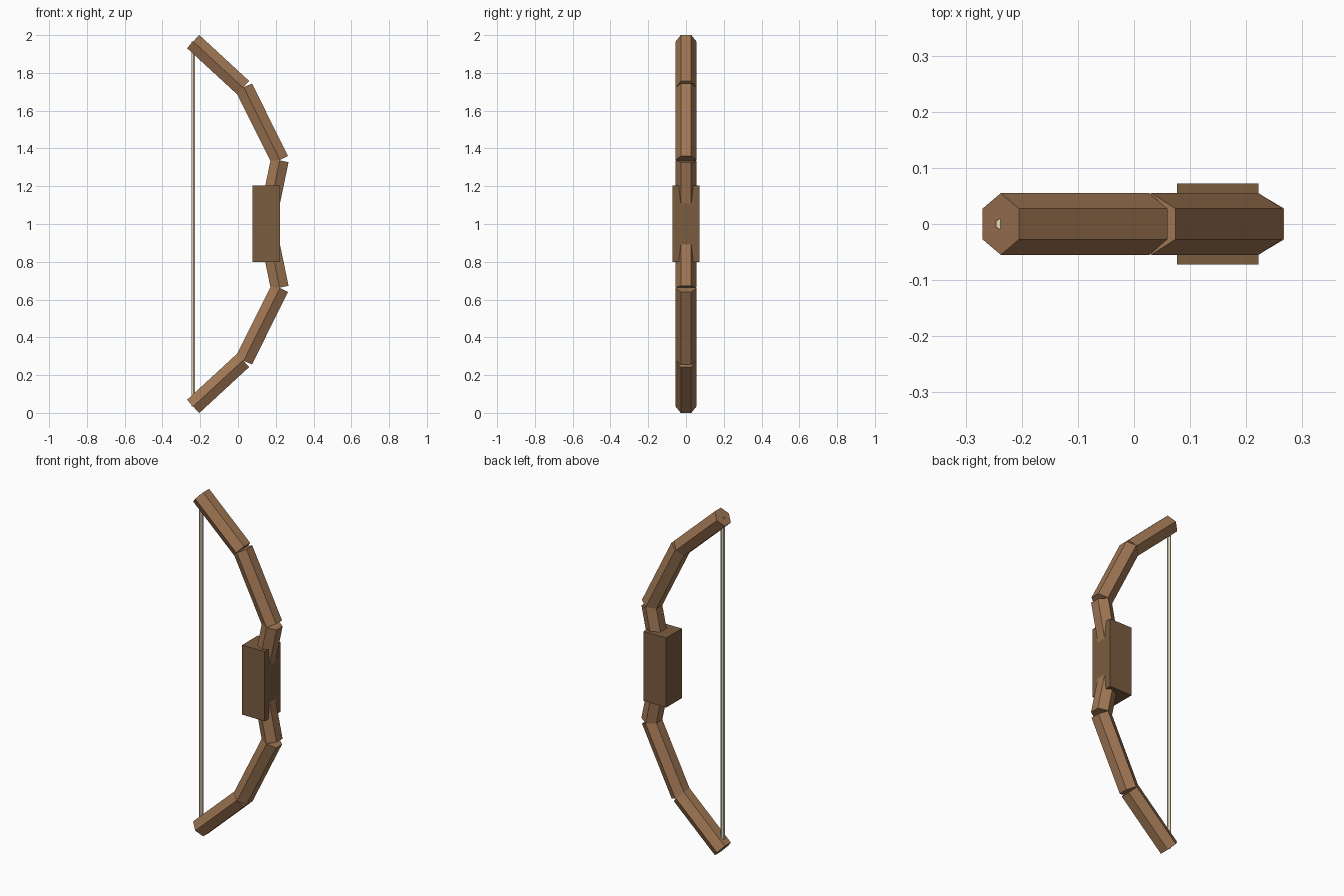
import bpy, math
from mathutils import Vector, Matrix

if "Cube" in bpy.data.objects:
    bpy.data.objects.remove(bpy.data.objects["Cube"])


def material(name, srgb):
    m = bpy.data.materials.new(name)
    m.diffuse_color = [((c / 255 + 0.055) / 1.055) ** 2.4 for c in srgb] + [1]
    m.use_nodes = True
    m.node_tree.nodes["Principled BSDF"].inputs["Base Color"].default_value = m.diffuse_color
    return m


limb_wood = material("limb wood", (160, 119, 84))
grip_wood = material("grip wood", (123, 93, 64))
cord = material("cord", (228, 219, 188))


def hex_rod(name, start, end, radius, mat):
    """Six-sided rod in the xz plane, with two of its edges facing front and back."""
    a, b = Vector((start[0], 0, start[1])), Vector((end[0], 0, end[1]))
    axis = (b - a).normalized()
    side = Vector((0, 1, 0))
    normal = side.cross(axis)
    ring = [radius * (math.cos(i * math.pi / 3) * side + math.sin(i * math.pi / 3) * normal)
            for i in range(6)]
    verts = [p + r for p in (a, b) for r in ring]
    faces = [(i, (i + 1) % 6, (i + 1) % 6 + 6, i + 6) for i in range(6)]
    faces += [tuple(range(5, -1, -1)), tuple(range(6, 12))]
    mesh = bpy.data.meshes.new(name)
    mesh.from_pydata(verts, [], faces)
    mesh.materials.append(mat)
    obj = bpy.data.objects.new(name, mesh)
    bpy.context.collection.objects.link(obj)
    return obj


# Limb segments, mirrored about mid height
segments = {
    "inner_limb": ((0.151, 1.0), (0.221, 1.337)),
    "middle_limb": ((0.031, 1.723), (0.222, 1.339)),
    "limb_tip": ((0.027, 1.722), (-0.2375, 1.966)),
}
for name, (s, e) in segments.items():
    hex_rod("upper_" + name, s, e, 0.055, limb_wood)
    hex_rod("lower_" + name, (s[0], 2 - s[1]), (e[0], 2 - e[1]), 0.055, limb_wood)

# Bowstring
hex_rod("bowstring", (-0.2365, 0.034), (-0.2365, 1.966), 0.011, cord)

# Grip block
bpy.ops.mesh.primitive_cube_add(size=1, location=(0.1495, 0, 1.0025))
grip = bpy.context.object
grip.name = "grip"
grip.data.transform(Matrix.Diagonal((0.145, 0.144, 0.405, 1)))
grip.data.materials.append(grip_wood)
